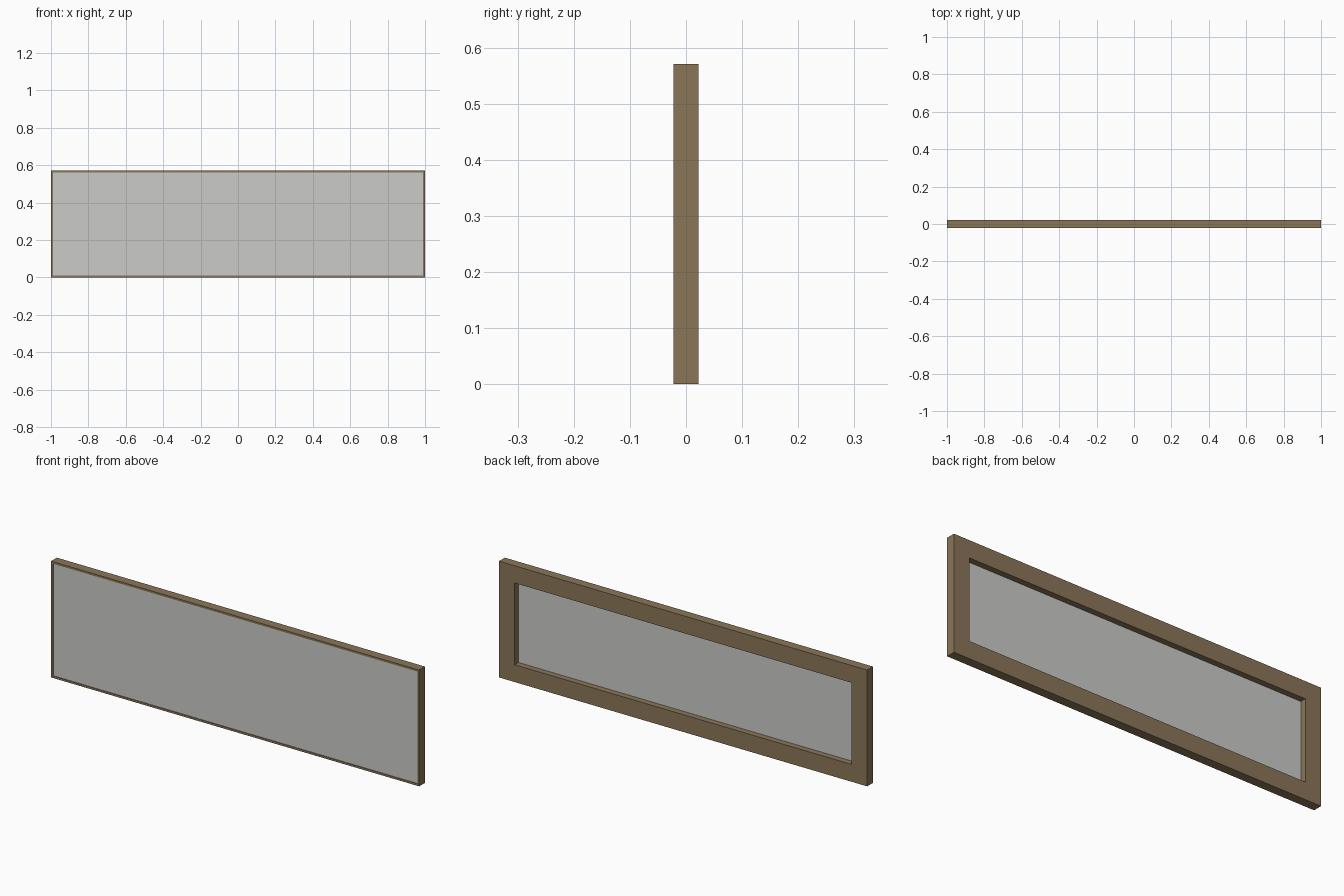
import bpy, bmesh

if "Cube" in bpy.data.objects:
    bpy.data.objects.remove(bpy.data.objects["Cube"])

W, H, D = 2.0, 0.571, 0.045      # overall size
RIM, BORDER = 0.01, 0.085        # front lip width, back border width
PANEL_FRONT, PANEL_BACK = -0.0195, -0.007


def material(name, rgb):
    m = bpy.data.materials.new(name)
    m.diffuse_color = (*rgb, 1)
    m.use_nodes = True
    m.node_tree.nodes["Principled BSDF"].inputs["Base Color"].default_value = m.diffuse_color
    return m


def make_object(name, bm, mat):
    bmesh.ops.recalc_face_normals(bm, faces=bm.faces[:])
    me = bpy.data.meshes.new(name)
    bm.to_mesh(me)
    bm.free()
    me.materials.append(mat)
    ob = bpy.data.objects.new(name, me)
    bpy.context.collection.objects.link(ob)
    return ob


def ring(bm, inset, y):
    """Rectangle of four vertices, inset from the outer outline."""
    x, lo, hi = W / 2 - inset, inset, H - inset
    return [bm.verts.new((px, y, pz)) for px, pz in ((-x, lo), (x, lo), (x, hi), (-x, hi))]


def bridge(bm, a, b):
    for i in range(4):
        j = (i + 1) % 4
        bm.faces.new((a[i], a[j], b[j], b[i]))


wood = material("brown wood", (0.255, 0.182, 0.098))
grey = material("light grey panel", (0.6, 0.6, 0.59))

# Frame: stepped cross-section (inset, y) carried around the rectangle
profile = [(0, -D / 2), (RIM, -D / 2), (RIM, PANEL_BACK),
           (BORDER, PANEL_BACK), (BORDER, D / 2), (0, D / 2)]
bm = bmesh.new()
rings = [ring(bm, i, y) for i, y in profile]
for k in range(len(rings)):
    bridge(bm, rings[k], rings[(k + 1) % len(rings)])
make_object("frame", bm, wood)

# Panel: flat board sitting in the step of the frame
bm = bmesh.new()
front, back = ring(bm, RIM, PANEL_FRONT), ring(bm, RIM, PANEL_BACK)
bridge(bm, front, back)
bm.faces.new(front)
bm.faces.new(back)
make_object("panel", bm, grey)
